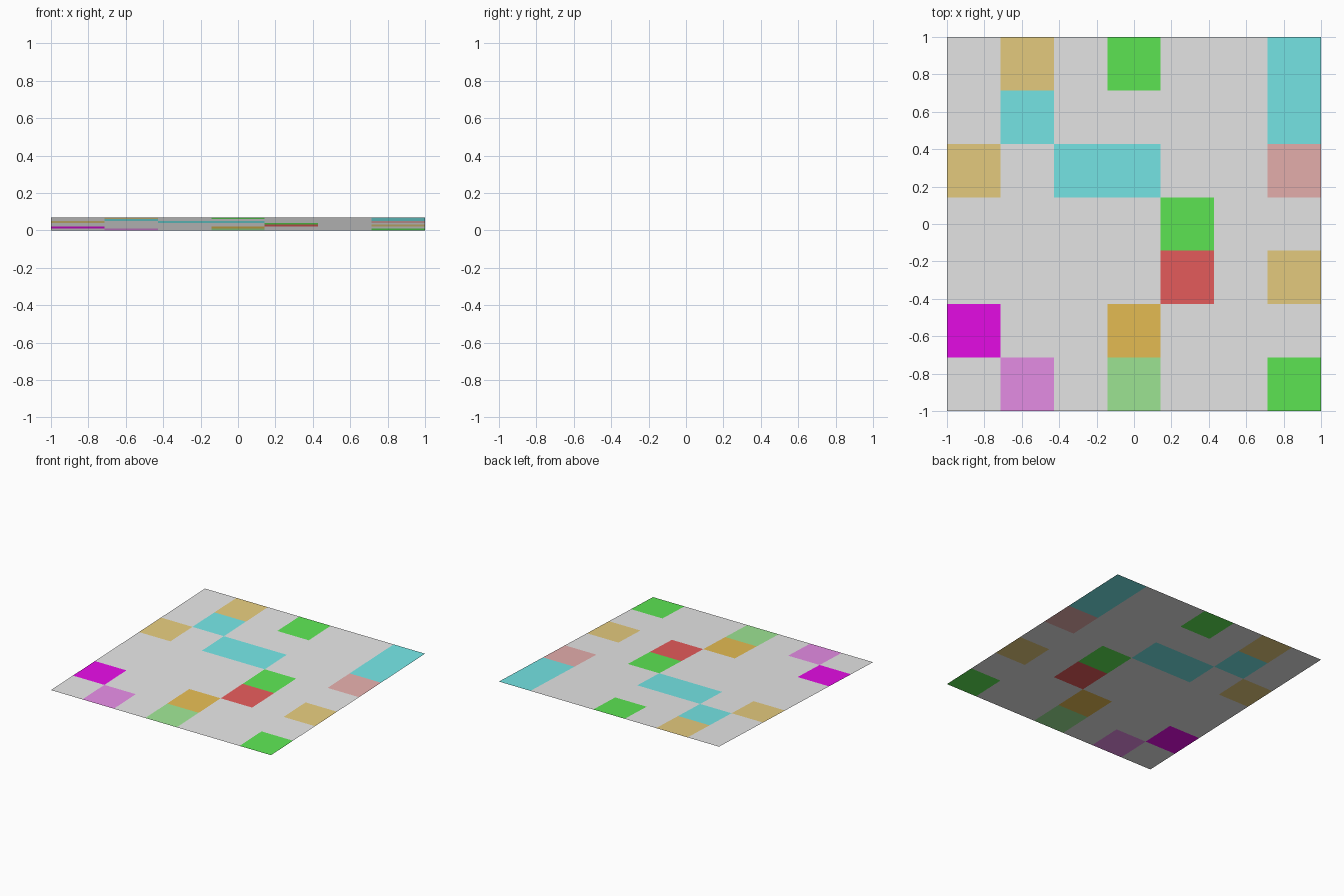
import bpy

if "Cube" in bpy.data.objects:
    bpy.data.objects.remove(bpy.data.objects["Cube"])

# Linear colours, keyed by the letter used in the tile map
COLOURS = {
    ".": ("light_grey", (0.8, 0.8, 0.8)),
    "t": ("tan", (0.8, 0.61, 0.212)),
    "g": ("green", (0.11, 0.8, 0.089)),
    "c": ("cyan", (0.181, 0.8, 0.8)),
    "p": ("dusty_pink", (0.8, 0.434, 0.423)),
    "r": ("red", (0.8, 0.107, 0.107)),
    "o": ("gold", (0.8, 0.515, 0.089)),
    "m": ("magenta", (0.8, 0.004, 0.8)),
    "l": ("pale_magenta", (0.8, 0.27, 0.8)),
    "e": ("pale_green", (0.347, 0.8, 0.30)),
}

# Tile map seen from above, back row first
TILES = [
    ".t.g..c",
    ".c....c",
    "t.cc..p",
    "....g..",
    "....r.t",
    "m..o...",
    ".l.e..g",
]
N = len(TILES)
RISE = 0.07  # height of the back edge

# Tiled sheet, one face per tile
bpy.ops.mesh.primitive_grid_add(x_subdivisions=N, y_subdivisions=N, size=2)
sheet = bpy.context.object
sheet.name = "tiled_floor"
mesh = sheet.data

mesh.materials.clear()
for name, rgb in COLOURS.values():
    mat = bpy.data.materials.new(name)
    mat.diffuse_color = (*rgb, 1)
    mat.use_nodes = True
    mat.node_tree.nodes["Principled BSDF"].inputs["Base Color"].default_value = mat.diffuse_color
    mesh.materials.append(mat)

# Colour each tile from the map
keys = list(COLOURS)
for face in mesh.polygons:
    col = int((face.center.x + 1) / 2 * N)
    row = int((1 - face.center.y) / 2 * N)
    face.material_index = keys.index(TILES[row][col])

# Gentle slope up towards the back
for v in mesh.vertices:
    v.co.z = (v.co.y + 1) / 2 * RISE
